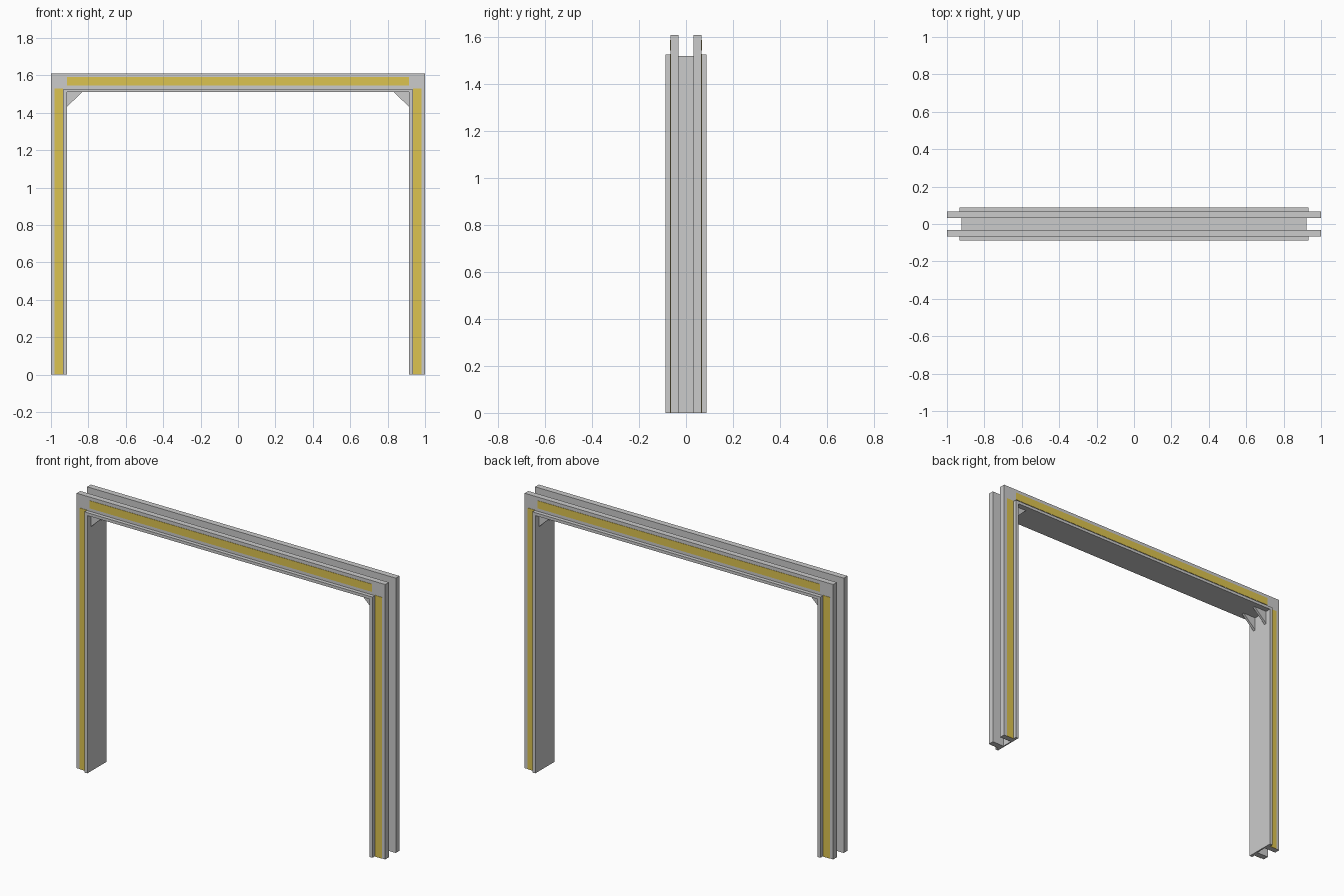
import bpy, bmesh

if "Cube" in bpy.data.objects:
    bpy.data.objects.remove(bpy.data.objects["Cube"])

yellow = bpy.data.materials.new("yellow")
yellow.diffuse_color = (0.72, 0.55, 0.08, 1)
yellow.use_nodes = True
yellow.node_tree.nodes["Principled BSDF"].inputs["Base Color"].default_value = yellow.diffuse_color


def prism(name, pts, y0, y1, mat=None):
    """Extrude an x-z outline between two y positions."""
    bm = bmesh.new()
    a = [bm.verts.new((x, y0, z)) for x, z in pts]
    b = [bm.verts.new((x, y1, z)) for x, z in pts]
    bm.faces.new(a)
    bm.faces.new(b[::-1])
    n = len(pts)
    for i in range(n):
        bm.faces.new((a[i], b[i], b[(i + 1) % n], a[(i + 1) % n]))
    bmesh.ops.recalc_face_normals(bm, faces=bm.faces)
    me = bpy.data.meshes.new(name)
    bm.to_mesh(me)
    bm.free()
    ob = bpy.data.objects.new(name, me)
    bpy.context.collection.objects.link(ob)
    if mat:
        me.materials.append(mat)
    return ob


def rect(x0, x1, z0, z1):
    return [(x0, z0), (x1, z0), (x1, z1), (x0, z1)]


def arch(xo, xi, zo, zi):
    """Door-frame outline standing on the ground."""
    return [(-xo, 0), (-xi, 0), (-xi, zi), (xi, zi), (xi, 0), (xo, 0), (xo, zo), (-xo, zo)]


# inner lining between the rails
prism("inner_lining", arch(0.923, 0.915, 1.52, 1.51), -0.066, 0.066)

for s, side in ((-1, "front"), (1, "back")):
    # raised rail and projecting flange
    prism(side + "_rail", arch(1.0, 0.92, 1.61, 1.515), s * 0.032, s * 0.066)
    prism(side + "_flange", arch(0.933, 0.915, 1.527, 1.51), s * 0.064, s * 0.088)
    # yellow marking strips
    prism(side + "_beam_stripe", rect(-0.915, 0.915, 1.545, 1.59), s * 0.064, s * 0.068, yellow)
    for m, hand in ((-1, "left"), (1, "right")):
        prism(f"{side}_{hand}_leg_stripe", rect(m * 0.98, m * 0.935, 0, 1.53),
              s * 0.064, s * 0.068, yellow)
        # corner braces
        prism(f"{side}_{hand}_brace", [(m * 0.917, 1.43), (m * 0.917, 1.512), (m * 0.83, 1.512)],
              s * 0.04, s * 0.055)
